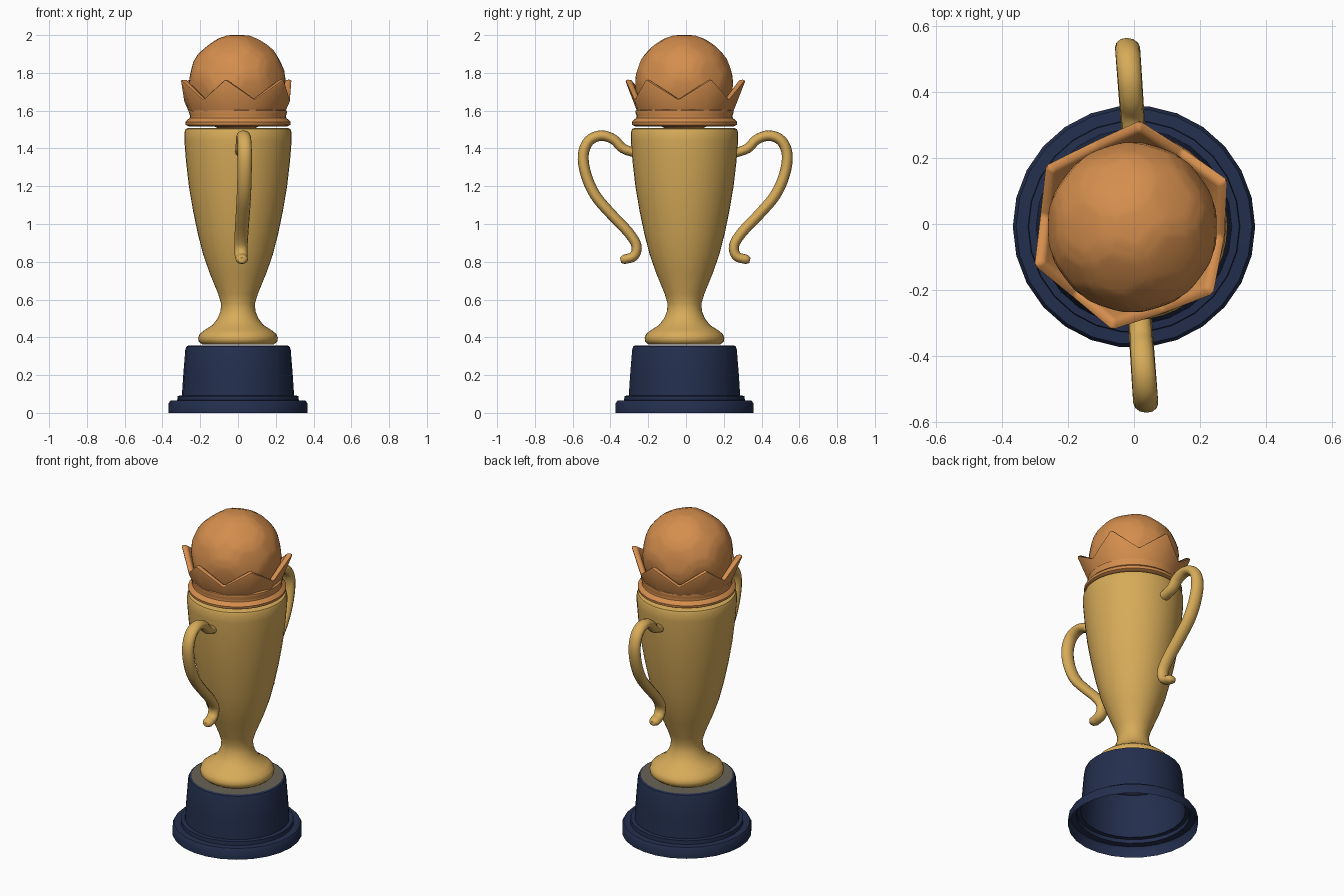
import bpy, bmesh, math
from mathutils import Vector

if "Cube" in bpy.data.objects:
    bpy.data.objects.remove(bpy.data.objects["Cube"])


def mat(name, rgb):
    m = bpy.data.materials.new(name)
    m.diffuse_color = (*rgb, 1)
    m.use_nodes = True
    m.node_tree.nodes["Principled BSDF"].inputs["Base Color"].default_value = m.diffuse_color
    return m


GOLD = mat("gold", (0.68, 0.41, 0.10))
ORANGE = mat("copper_orange", (0.66, 0.27, 0.075))
NAVY = mat("navy", (0.017, 0.028, 0.075))
GREY = mat("grey_brown", (0.14, 0.125, 0.09))


def finish(name, bm, material, angle=35, fix=True):
    if fix:
        bmesh.ops.recalc_face_normals(bm, faces=bm.faces[:])
    me = bpy.data.meshes.new(name)
    bm.to_mesh(me)
    bm.free()
    ob = bpy.data.objects.new(name, me)
    bpy.context.collection.objects.link(ob)
    me.materials.append(material)
    bpy.ops.object.select_all(action='DESELECT')
    bpy.context.view_layer.objects.active = ob
    ob.select_set(True)
    bpy.ops.object.shade_smooth_by_angle(angle=math.radians(angle))
    return ob


def lathe(name, profile, material, sides, angle=35, centre=(0, -0.008)):
    # profile runs bottom to top, so faces wind outward
    bm = bmesh.new()
    rings = []
    for r, z in profile:
        rings.append([bm.verts.new((centre[0] + r * math.cos(2 * math.pi * i / sides),
                                    centre[1] + r * math.sin(2 * math.pi * i / sides), z))
                      for i in range(sides)])
    for a, b in zip(rings, rings[1:]):
        for i in range(sides):
            j = (i + 1) % sides
            bm.faces.new((a[i], a[j], b[j], b[i]))
    return finish(name, bm, material, angle, fix=False)


def smooth_path(pts, steps):
    # Catmull-Rom interpolation
    p = [pts[0] * 2 - pts[1]] + pts + [pts[-1] * 2 - pts[-2]]
    out = []
    for k in range(1, len(p) - 2):
        a, b, c, d = p[k - 1:k + 3]
        for s in range(steps):
            t = s / steps
            out.append(0.5 * (2 * b + (c - a) * t + (2 * a - 5 * b + 4 * c - d) * t * t
                              + (3 * b - a - 3 * c + d) * t ** 3))
    return out + [pts[-1]]


# Plinth: hollow shell, open underneath
lathe("plinth", [(0.368, 0), (0.368, 0.05), (0.358, 0.065), (0.322, 0.067), (0.32, 0.09),
                 (0.297, 0.092), (0.29, 0.2), (0.279, 0.335), (0.273, 0.352), (0.26, 0.358)],
      NAVY, 26)
lathe("plinth_top", [(0.262, 0.358), (0.001, 0.358)], GREY, 26)

# Cup with foot, neck and body
lathe("cup", [(0.001, 0.362), (0.19, 0.362), (0.208, 0.378), (0.211, 0.397), (0.203, 0.418),
              (0.175, 0.44), (0.135, 0.465), (0.108, 0.50), (0.092, 0.54), (0.09, 0.58),
              (0.105, 0.63), (0.15, 0.74), (0.185, 0.84), (0.213, 0.95), (0.238, 1.07),
              (0.26, 1.2), (0.275, 1.33), (0.284, 1.44), (0.284, 1.485), (0.277, 1.503),
              (0.265, 1.508), (0.18, 1.508)], GOLD, 40, 45)

# Handles: flattened tubes, the second one is the first turned half round
PATH = [(0.26, 1.375), (0.33, 1.40), (0.378, 1.447), (0.445, 1.468), (0.51, 1.44),
        (0.54, 1.365), (0.525, 1.26), (0.475, 1.15), (0.39, 1.05), (0.30, 0.955),
        (0.258, 0.885), (0.272, 0.83), (0.325, 0.812)]


def handle(name, turn):
    path = smooth_path([Vector(p) for p in PATH], 4)
    bm = bmesh.new()
    rings = []
    n = 12
    for k, p in enumerate(path):
        t = (path[min(k + 1, len(path) - 1)] - path[max(k - 1, 0)]).normalized()
        side = Vector((-t.y, t.x))
        f = 0.85 + 0.15 * math.sin(math.pi * k / (len(path) - 1))
        ring = []
        for i in range(n):
            a = 2 * math.pi * i / n
            q = p + side * (0.029 * f * math.sin(a))
            x = 0.038 * f * math.cos(a) - 0.07 * (q.x - 0.26) - 0.008
            ring.append(bm.verts.new((x * math.cos(turn) + 0.008,
                                      q.x * math.cos(turn) - 0.004, q.y)))
        rings.append(ring)
    for a, b in zip(rings, rings[1:]):
        for i in range(n):
            j = (i + 1) % n
            bm.faces.new((a[i], a[j], b[j], b[i]))
    # rounded ends
    for ring, d in ((rings[0], path[0] - path[1]), (rings[-1], path[-1] - path[-2])):
        d = d.normalized() * 0.018
        off = Vector((0, d.x * math.cos(turn), d.y))
        c = sum((v.co for v in ring), Vector()) / n
        cap = [bm.verts.new(c + (v.co - c) * 0.6 + off) for v in ring]
        for i in range(n):
            j = (i + 1) % n
            bm.faces.new((ring[i], ring[j], cap[j], cap[i]))
        bm.faces.new(cap)
    finish(name, bm, GOLD, 60)


handle("back_handle", 0)
handle("front_handle", math.pi)

# Collar under the crown
lathe("collar", [(0.18, 1.515), (0.262, 1.517), (0.277, 1.525), (0.279, 1.54), (0.268, 1.552),
                 (0.256, 1.56), (0.254, 1.575), (0.26, 1.588), (0.258, 1.6), (0.24, 1.608),
                 (0.2, 1.608)], ORANGE, 36, 45)

# Crown with six points and thick walls
peaks = [26, 86, 145, 202, 259, 320]
bm = bmesh.new()
cols = []
for k, a in enumerate(peaks):
    nxt = peaks[(k + 1) % 6] + (360 if k == 5 else 0)
    for ang, spec in ((a, ((0.256, 1.592), (0.325, 1.768), (0.288, 1.768), (0.222, 1.592))),
                      ((a + nxt) / 2, ((0.256, 1.592), (0.286, 1.66), (0.25, 1.66), (0.222, 1.592)))):
        c, s = math.cos(math.radians(ang)), math.sin(math.radians(ang))
        cols.append([bm.verts.new((r * c - 0.005, r * s - 0.006, z)) for r, z in spec])
for k in range(12):
    a, b = cols[k], cols[(k + 1) % 12]
    for i in range(4):
        j = (i + 1) % 4
        bm.faces.new((a[i], b[i], b[j], a[j]))
bmesh.ops.recalc_face_normals(bm, faces=bm.faces[:])
rim = [e for e in bm.edges if max(v.co.z for v in e.verts) > 1.65 and min(v.co.z for v in e.verts) > 1.65]
bmesh.ops.bevel(bm, geom=rim, offset=0.012, segments=2, profile=0.5, affect='EDGES')
finish("crown", bm, ORANGE, 40)

# Panelled ball: sphere pulled towards 12 pentagon and 20 hexagon planes
ico = bmesh.new()
bmesh.ops.create_icosphere(ico, subdivisions=1, radius=1)
panels = [(v.co.normalized(), 0.9393) for v in ico.verts]
panels += [(f.calc_center_median().normalized(), 0.9149) for f in ico.faces]
ico.free()
bm = bmesh.new()
bmesh.ops.create_icosphere(bm, subdivisions=5, radius=1)
for v in bm.verts:
    d = v.co.normalized()
    dist = sorted(h / max(d.dot(n), 0.05) for n, h in panels)
    groove = max(0, 1 - (dist[1] - dist[0]) / 0.05)
    r = 0.264 * (0.5 + 0.5 * dist[0]) - 0.005 * groove
    v.co = d * r + Vector((-0.005, -0.01, 1.745))
finish("ball", bm, ORANGE, 60)
